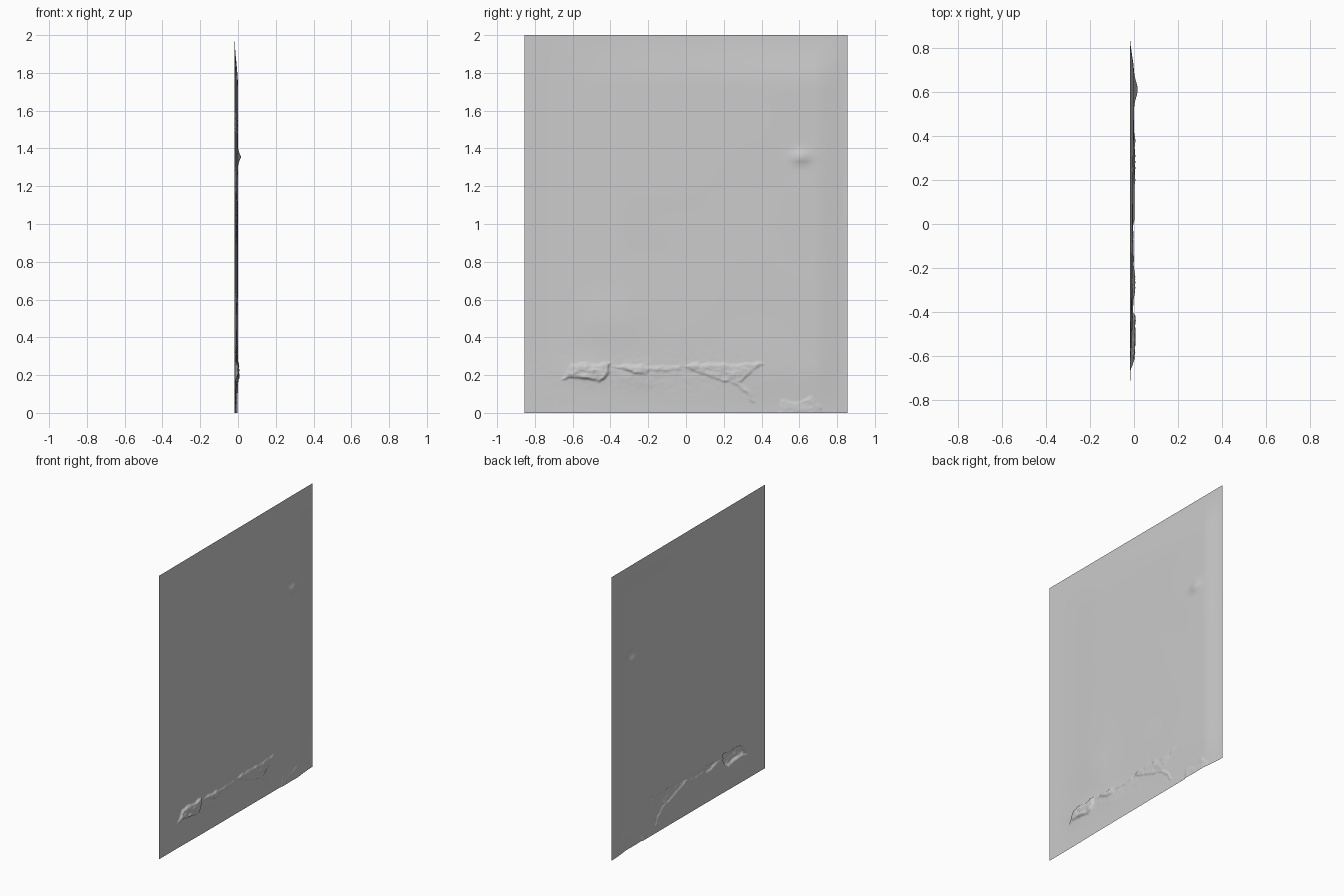
import bpy, bmesh, math
from mathutils import Vector, noise

cube = bpy.data.objects.get("Cube")
if cube:
    bpy.data.objects.remove(cube)

HALF_W, HEIGHT, EDGE = 0.855, 2.0, -0.018


def smooth(a, b, t):
    t = max(0.0, min(1.0, (t - a) / (b - a)))
    return t * t * (3 - 2 * t)


def bump(y, z, cy, cz, ry, rz):
    return math.exp(-((y - cy) / ry) ** 2 - ((z - cz) / rz) ** 2)


def inside_distance(p, poly):
    """Signed distance to an outline, positive inside."""
    best, inside = 9.0, False
    for a, b in zip(poly, poly[1:] + poly[:1]):
        a, b = Vector(a), Vector(b)
        t = max(0.0, min(1.0, (p - a).dot(b - a) / (b - a).length_squared))
        best = min(best, (p - a - t * (b - a)).length)
        if (a.y > p.y) != (b.y > p.y):
            if p.x < (b.x - a.x) * (p.y - a.y) / (b.y - a.y) + a.x:
                inside = not inside
    return best if inside else -best


# Broken plaster patches: outline in (y, z) and relief height
patches = [
    ([(-.66, .18), (-.54, .18), (-.45, .16), (-.4, .21), (-.4, .27), (-.5, .26), (-.6, .26)], .016),
    ([(-.4, .25), (-.32, .22), (-.2, .2), (-.19, .25), (-.3, .26)], .011),
    ([(-.2, .22), (-.02, .22), (-.02, .255), (-.2, .25)], .005),
    ([(-.02, .25), (.08, .2), (.2, .165), (.3, .16), (.35, .22), (.43, .265), (.2, .265), (.06, .27)], .008),
    ([(.22, .17), (.28, .13), (.35, .06), (.37, .06), (.34, .11), (.28, .17)], .006),
    ([(.47, -.1), (.5, .07), (.6, .06), (.66, .09), (.72, .03), (.72, -.1)], .006),
]


def relief(y, z):
    # Gently bowed sheet that falls away at its borders
    rise = .5 * smooth(-.75, -.3, y) + .5 * smooth(-.5, .6, y)
    body = rise * (1 - smooth(.68, HALF_W, y)) * (1 - smooth(1.72, HEIGHT, z))
    body *= .55 + .45 * smooth(0, .25, z)
    x = EDGE + .0175 * body
    x += .0012 * body * noise.noise(Vector((y * 3, z * 3, 2)))
    # Small isolated lump and soft swellings
    x += .017 * bump(y, z, .61, 1.355, .05, .025)
    x += .005 * bump(y, z, -.42, .48, .16, .13)
    if z < .42:
        x += .006 * bump(y, z, -.52, .22, .13, .07)
        x += .005 * bump(y, z, -.25, .2, .1, .06)
        rough = noise.fractal(Vector((y * 22, z * 30, 0)), 0.9, 2.0, 4)
        jag = noise.noise_vector(Vector((y * 25, z * 25, 5))) * .012
        p = Vector((y + jag.x, z + jag.y))
        for poly, height in patches:
            d = inside_distance(p, poly)
            step = smooth(-.003, .012, d)
            x += step * height * (.75 + .35 * rough)
        near = bump(y, z, -.1, .21, .55, .09)
        x += .0012 * near * rough
    return max(EDGE, min(.018, x))


# Grid with fine rows over the damaged lower band
rows = [i * .0055 for i in range(76)]
rows += [.4125 + (HEIGHT - .4125) * i / 64 for i in range(1, 65)]
COLS = 300
bm = bmesh.new()
grid = []
for z in rows:
    ys = [HALF_W * (2 * j / COLS - 1) for j in range(COLS + 1)]
    grid.append([bm.verts.new((relief(y, z), y, z)) for y in ys])
for low, high in zip(grid, grid[1:]):
    for j in range(COLS):
        face = bm.faces.new((low[j], low[j + 1], high[j + 1], high[j]))
        face.smooth = True

mesh = bpy.data.meshes.new("plaster_wall_sheet")
bm.to_mesh(mesh)
bm.free()
wall = bpy.data.objects.new("plaster_wall_sheet", mesh)
bpy.context.collection.objects.link(wall)

# Plain grey plaster
mat = bpy.data.materials.new("plaster_grey")
mat.use_nodes = True
grey = (0.6, 0.6, 0.6, 1.0)
mat.diffuse_color = grey
mat.node_tree.nodes["Principled BSDF"].inputs["Base Color"].default_value = grey
mesh.materials.append(mat)
